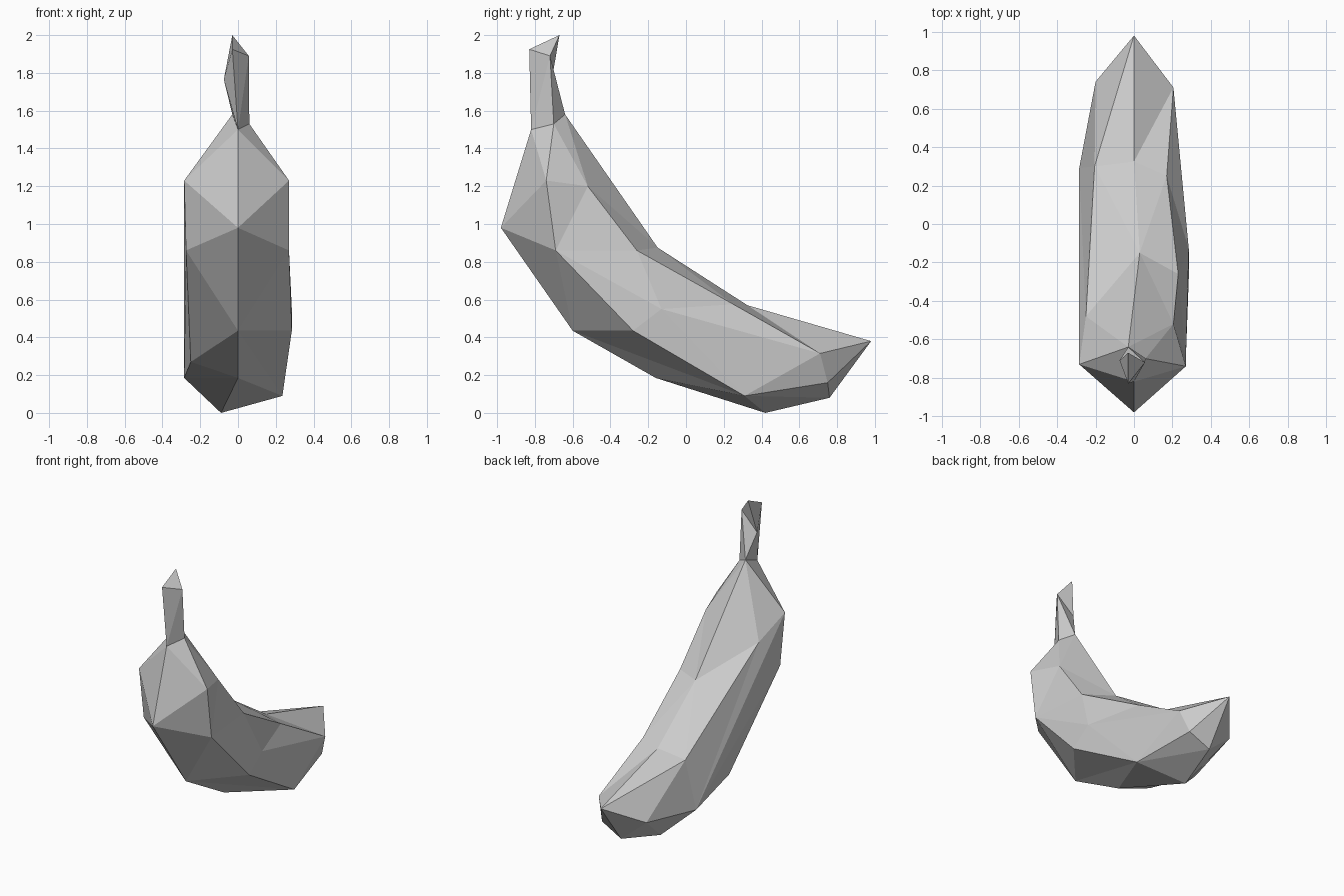
import bpy, bmesh

cube = bpy.data.objects.get("Cube")
if cube:
    bpy.data.objects.remove(cube, do_unlink=True)

# One plain grey skin
skin = bpy.data.materials.new("light_grey_skin")
skin.use_nodes = True
GREY = (0.6, 0.6, 0.6, 1.0)
skin.diffuse_color = GREY
skin.node_tree.nodes["Principled BSDF"].inputs["Base Color"].default_value = GREY

bm = bmesh.new()


def ridge(*points):
    return [bm.verts.new(p) for p in points]


def skin_between(a, b, steps):
    """Triangulate between two ridges; each letter says which ridge moves on."""
    i = j = 0
    for step in steps:
        if step == "a":
            tri = (a[i], a[i + 1], b[j])
            i += 1
        else:
            tri = (a[i], b[j], b[j + 1])
            j += 1
        if len(set(tri)) == 3:
            bm.faces.new(tri)


# Neck of the fruit (a triangle) and the pointed tail
neck_front, neck_side, neck_back = neck = ridge(
    (0, -.82, 1.50), (.06, -.70, 1.53), (-.03, -.64, 1.58))
tail, = ridge((0, .98, .38))

# Ridges running from neck to tail
front = [neck_front] + ridge(
    (0, -.98, .98), (0, -.60, .435), (0, -.16, .185),
    (-.09, .42, 0), (-.01, .76, .08)) + [tail]
left_outer = [neck_side] + ridge(
    (.27, -.74, 1.23), (.27, -.69, .86), (.285, -.28, .435),
    (.235, .31, .09), (.15, .75, .16)) + [tail]
left_inner = [neck_side] + ridge(
    (.205, -.52, 1.20), (.23, -.26, .86), (.17, .25, .575),
    (.205, .71, .315)) + [tail]
back = [neck_back] + ridge((.03, -.15, .875), (0, .325, .57)) + [tail]
right_inner = [neck_back] + ridge((-.25, -.48, 1.10), (-.205, .30, .53)) + [tail]
right_outer = [neck_front] + ridge(
    (-.285, -.73, 1.23), (-.275, -.69, .86), (-.25, -.14, .27),
    (-.285, .29, .185), (-.20, .74, .24)) + [tail]

# The left flank bulges at one extra point below the inner ridge
bulge, = ridge((.285, -.13, .55))
left_flank = left_inner[:3] + [bulge] + left_inner[4:]
# The right flank has one long straight edge along its upper side
right_flank = right_outer[:2] + right_outer[4:]

# Fruit skin, going round the body
skin_between(front, left_outer, "bababbaaabba")
skin_between(left_outer, left_flank, "ababbaabaab")
skin_between(left_flank[2:5], left_inner[2:5], "abba")
skin_between(left_inner, back, "abaabaab")
skin_between(back, right_inner, "babaab")
skin_between(right_inner, right_flank, "bababba")
skin_between(right_flank[1:3], right_outer[1:5], "abbb")
skin_between(right_outer, front, "ab" * 6)

# Stem and its slanted cap
top = ridge((-.03, -.83, 1.925), (.057, -.72, 1.89), (-.075, -.71, 1.765))
peak = ridge((-.03, -.67, 2.0))
skin_between(neck + neck[:1], top + top[:1], "baabab")
skin_between(peak, top + top[:1], "bbb")

bmesh.ops.recalc_face_normals(bm, faces=bm.faces)
mesh = bpy.data.meshes.new("banana")
bm.to_mesh(mesh)
bm.free()
mesh.materials.append(skin)
banana = bpy.data.objects.new("banana", mesh)
bpy.context.collection.objects.link(banana)
